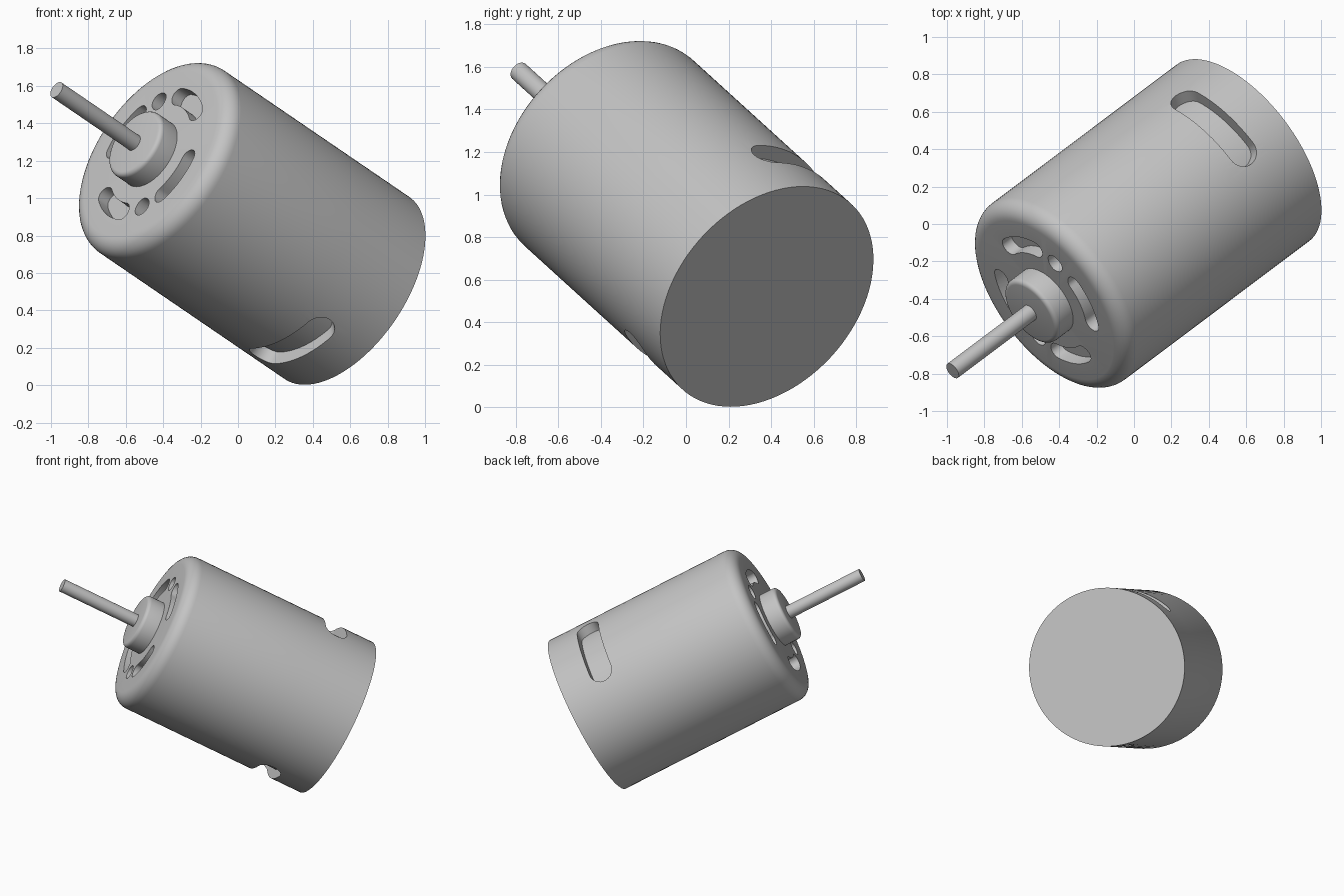
import bpy, bmesh
from math import sin, cos, pi, radians
from mathutils import Matrix, Vector

if "Cube" in bpy.data.objects:
    bpy.data.objects.remove(bpy.data.objects["Cube"])

# Main sizes, measured along the motor axis from the rear plate
R, L, EDGE = 0.59, 1.495, 0.09
BOSS_R, BOSS_TOP = 0.2, 1.62
SHAFT_R, TIP = 0.047, 2.211
DEPTH = 0.07

# Frame of the tilted motor: axis points to the shaft tip
axis = Vector((-0.702, -0.527, 0.479)).normalized()
up = (Vector((0, 0, 1)) - axis * axis.z).normalized()
side = up.cross(axis)
frame = Matrix((side, up, axis)).transposed().to_4x4()
frame.translation = Vector((0.582, 0.38, 0.52))

grey = bpy.data.materials.new("grey_metal")
grey.use_nodes = True
grey.diffuse_color = (0.55, 0.55, 0.55, 1)
grey.node_tree.nodes["Principled BSDF"].inputs["Base Color"].default_value = (0.55, 0.55, 0.55, 1)


def finish(name, bm):
    bmesh.ops.remove_doubles(bm, verts=bm.verts, dist=1e-5)
    bmesh.ops.recalc_face_normals(bm, faces=bm.faces)
    mesh = bpy.data.meshes.new(name)
    bm.to_mesh(mesh)
    bm.free()
    mesh.materials.append(grey)
    ob = bpy.data.objects.new(name, mesh)
    bpy.context.collection.objects.link(ob)
    ob.matrix_world = frame
    return ob


def lathe(name, profile, steps):
    bm = bmesh.new()
    verts = [bm.verts.new((r, 0, z)) for r, z in profile]
    edges = [bm.edges.new(pair) for pair in zip(verts, verts[1:])]
    bmesh.ops.spin(bm, geom=verts + edges, cent=(0, 0, 0), axis=(0, 0, 1),
                   angle=2 * pi, steps=steps, use_duplicate=False)
    return finish(name, bm)


def rounded_edge(r, top, bevel, n):
    return [(r - bevel + bevel * cos(k * pi / 2 / n), top - bevel + bevel * sin(k * pi / 2 / n))
            for k in range(n + 1)]


def slot_cutter(name, place, core, cap, half_width):
    """Round-ended slot; place(angle, offset, level) maps it onto a surface."""
    columns = {}
    for k in range(9):
        phi = k * pi / 16
        for s in (-1, 1):
            columns[round(s * (core + cap * sin(phi)), 5)] = half_width * cos(phi)
    if core:
        for k in range(1, 12):
            columns[round(core * (k / 6 - 1), 5)] = half_width
    bm = bmesh.new()
    rings = [[bm.verts.new(place(a, w * s, level)) for s, level in ((-1, 0), (1, 0), (1, 1), (-1, 1))]
             for a, w in sorted(columns.items())]
    for p, q in zip(rings, rings[1:]):
        for i in range(4):
            j = (i + 1) % 4
            bm.faces.new((p[i], p[j], q[j], q[i]))
    ob = finish(name, bm)
    ob.hide_render = True
    return ob


def on_face(center, radius):
    def place(a, w, level):
        t, r = center + a, radius + w
        return (r * cos(t), r * sin(t), L + (0.05 if level else -DEPTH))
    return place


def on_wall(center, height):
    def place(a, w, level):
        r = R + (0.05 if level else -DEPTH)
        return (r * cos(center + a), r * sin(center + a), height + w)
    return place


# Can with a sharp rear rim and a rounded front rim
can = lathe("motor_can", [(0, 0), (R, 0), (R, 0.16), (R, 0.5)]
            + rounded_edge(R, L, EDGE, 8) + [(0, L)], 96)

# Vent slots and screw holes in the front, cooling slots in the wall
cutters = []
for k in range(4):
    place = on_face(radians(66 + 90 * k), 0.35)
    cutters.append(slot_cutter("front_slot_cutter", place, radians(20), 0.05 / 0.35, 0.05))
for k in range(2):
    angle = radians(112 + 180 * k)
    cutters.append(slot_cutter("screw_hole_cutter", on_face(angle, 0.345), 0, 0.052 / 0.345, 0.052))
    cutters.append(slot_cutter("wall_slot_cutter", on_wall(angle, 0.32), radians(21), 0.085 / R, 0.085))

bpy.context.view_layer.objects.active = can
for cutter in cutters:
    mod = can.modifiers.new("cut", "BOOLEAN")
    mod.operation, mod.solver, mod.object = "DIFFERENCE", "EXACT", cutter
    bpy.ops.object.modifier_apply(modifier=mod.name)
for cutter in cutters:
    bpy.data.objects.remove(cutter)

# Bearing boss and output shaft
boss = lathe("bearing_boss", [(0, L - 0.02), (BOSS_R, L - 0.02)]
             + rounded_edge(BOSS_R, BOSS_TOP, 0.025, 4) + [(0, BOSS_TOP)], 64)
shaft = lathe("output_shaft", [(0, BOSS_TOP - 0.02), (SHAFT_R, BOSS_TOP - 0.02),
                               (SHAFT_R, TIP), (0, TIP)], 32)

# Smooth shading with sharp rims
bpy.ops.object.select_all(action="DESELECT")
for ob in (can, boss, shaft):
    ob.select_set(True)
bpy.context.view_layer.objects.active = can
bpy.ops.object.shade_smooth_by_angle(angle=radians(30))
